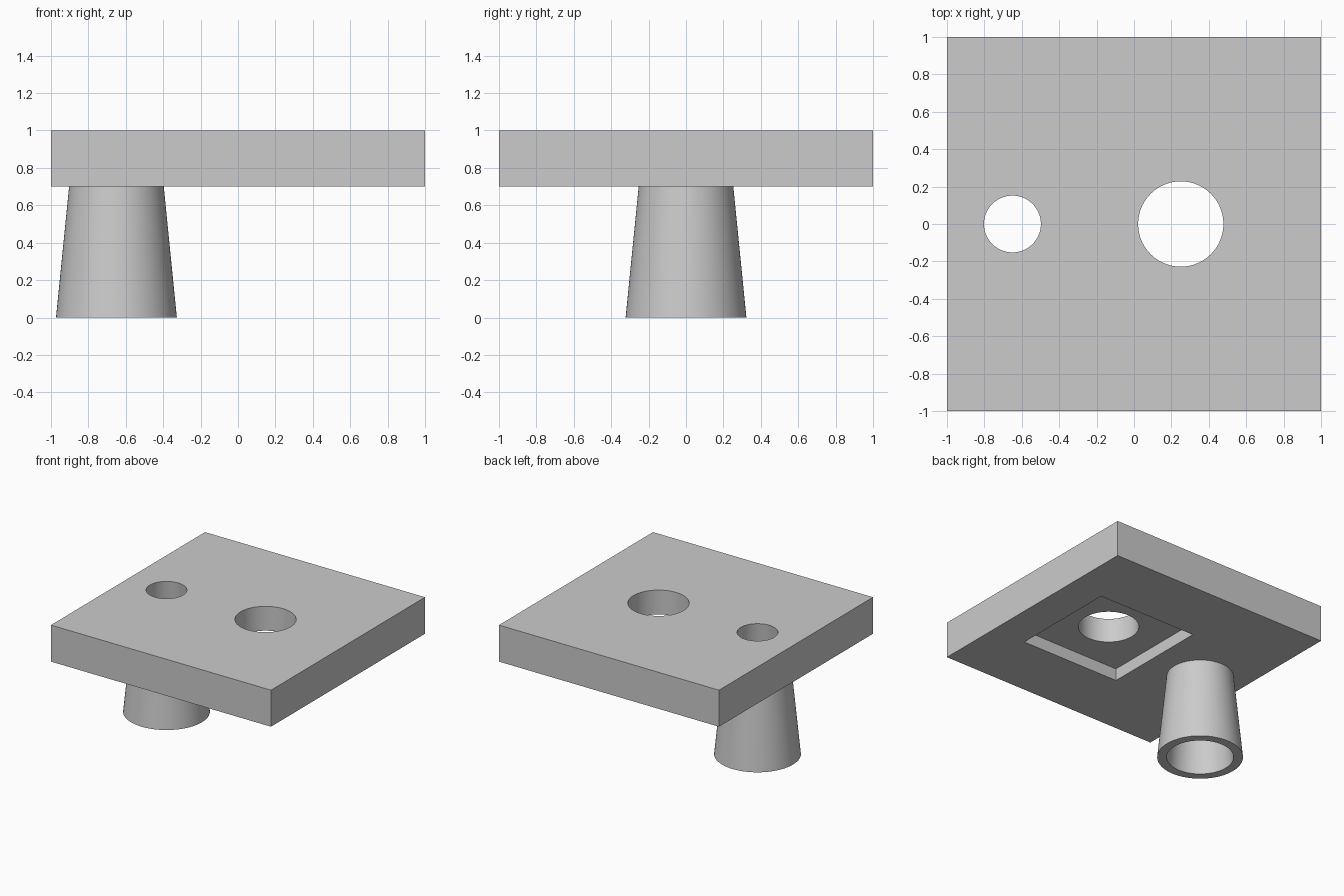
import bpy
import math

if "Cube" in bpy.data.objects:
    bpy.data.objects.remove(bpy.data.objects["Cube"], do_unlink=True)

SEGMENTS = 96
LEG_X, HOLE_X = -0.65, 0.25
PLATE_BOTTOM, PLATE_TOP = 0.7, 1.0

grey = bpy.data.materials.new("plain grey")
grey.use_nodes = True
grey.diffuse_color = (0.6, 0.6, 0.6, 1)
grey.node_tree.nodes["Principled BSDF"].inputs["Base Color"].default_value = (0.6, 0.6, 0.6, 1)


def box(name, x, width, depth, z0, z1):
    bpy.ops.mesh.primitive_cube_add(size=1, location=(x, 0, (z0 + z1) / 2))
    obj = bpy.context.object
    obj.name = name
    obj.scale = (width, depth, z1 - z0)
    bpy.ops.object.transform_apply(location=True, rotation=True, scale=True)
    obj.data.materials.append(grey)
    return obj


def cone(name, x, r0, r1, z0, z1):
    bpy.ops.mesh.primitive_cone_add(vertices=SEGMENTS, radius1=r0, radius2=r1,
                                    depth=z1 - z0, location=(x, 0, (z0 + z1) / 2))
    obj = bpy.context.object
    obj.name = name
    bpy.ops.object.transform_apply(location=True, rotation=True, scale=True)
    obj.data.materials.append(grey)
    return obj


def combine(target, other, operation):
    """Apply a boolean and remove the operand."""
    mod = target.modifiers.new(operation.lower(), 'BOOLEAN')
    mod.operation = operation
    mod.solver = 'EXACT'
    mod.object = other
    bpy.ops.object.select_all(action='DESELECT')
    target.select_set(True)
    bpy.context.view_layer.objects.active = target
    bpy.ops.object.modifier_apply(modifier=mod.name)
    bpy.data.objects.remove(other, do_unlink=True)


# Square plate
plate = box("plate_with_leg", 0, 2, 2, PLATE_BOTTOM, PLATE_TOP)

# Tapered leg, run a little way into the plate
taper = 0.1
sink = PLATE_BOTTOM + 0.1
combine(plate, cone("leg", LEG_X, 0.323, 0.323 - taper * sink, 0, sink), 'UNION')

# Tapered bore through leg and plate
over = 0.1
combine(plate, cone("leg_bore", LEG_X, 0.252 + taper * over, 0.152 - taper * over,
                    -over, PLATE_TOP + over), 'DIFFERENCE')

# Square recess underneath, and the round hole through its middle
combine(plate, box("recess", HOLE_X, 0.9, 0.9, PLATE_BOTTOM - over, PLATE_BOTTOM + 0.1),
        'DIFFERENCE')
combine(plate, cone("round_hole", HOLE_X, 0.228, 0.228, PLATE_BOTTOM - over,
                    PLATE_TOP + over), 'DIFFERENCE')

bpy.ops.object.shade_smooth_by_angle(angle=math.radians(30))
